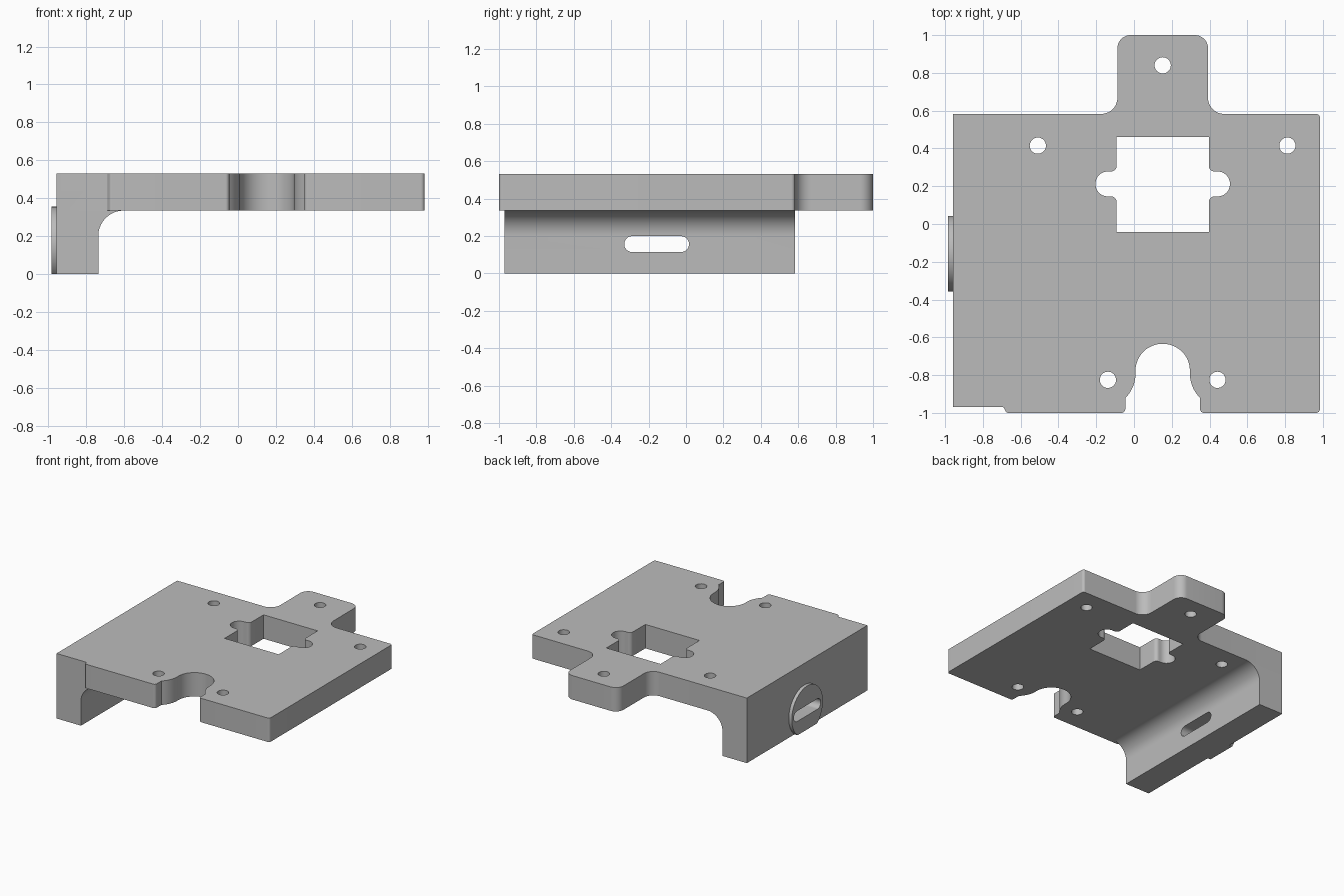
import bpy, bmesh, math
from mathutils import Vector

cube = bpy.data.objects.get("Cube")
if cube:
    bpy.data.objects.remove(cube, do_unlink=True)

grey = bpy.data.materials.new("plain grey")
grey.use_nodes = True
GREY = (0.5, 0.5, 0.5, 1)
grey.diffuse_color = GREY
grey.node_tree.nodes["Principled BSDF"].inputs["Base Color"].default_value = GREY

CX = 0.152            # symmetry line of tab, window and notch
TOP, UNDER = 0.53, 0.335
BACK, LEG_FRONT = 0.583, -0.97
LEFT, RIGHT = -0.957, 0.984


def rounded(corners, steps=12):
    """Outline from (u, v, radius) corners, each replaced by a tangent arc."""
    out = []
    for i, (u, v, r) in enumerate(corners):
        p = Vector((u, v))
        if r == 0:
            out.append(p)
            continue
        a = (Vector(corners[i - 1][:2]) - p).normalized()
        b = (Vector(corners[(i + 1) % len(corners)][:2]) - p).normalized()
        half = a.angle(b) / 2
        centre = p + (a + b).normalized() * r / math.sin(half)
        start = p + a * r / math.tan(half) - centre
        end = p + b * r / math.tan(half) - centre
        sweep = start.angle_signed(end)
        for k in range(steps + 1):
            t = -sweep * k / steps
            c, s = math.cos(t), math.sin(t)
            out.append(centre + Vector((c * start.x - s * start.y, s * start.x + c * start.y)))
    return out


def circle(u, v, r, n=48):
    return [Vector((u + r * math.cos(2 * math.pi * k / n), v + r * math.sin(2 * math.pi * k / n)))
            for k in range(n)]


def mirrored(half):
    """Continue a half outline with its reflection across the symmetry line."""
    return half + [(2 * CX - u, v, r) for u, v, r in reversed(half)]


def prism(name, outline, lo, hi, axis="z"):
    place = {"x": lambda p: (lo, p.x, p.y),
             "y": lambda p: (p.x, lo, p.y),
             "z": lambda p: (p.x, p.y, lo)}[axis]
    bm = bmesh.new()
    bm.faces.new([bm.verts.new(place(p)) for p in outline])
    bmesh.ops.remove_doubles(bm, verts=bm.verts, dist=0.0005)
    moved = bmesh.ops.extrude_face_region(bm, geom=bm.faces[:])["geom"]
    shift = Vector([hi - lo if a == axis else 0 for a in "xyz"])
    bmesh.ops.translate(bm, vec=shift, verts=[g for g in moved if isinstance(g, bmesh.types.BMVert)])
    bmesh.ops.recalc_face_normals(bm, faces=bm.faces)
    mesh = bpy.data.meshes.new(name)
    bm.to_mesh(mesh)
    bm.free()
    mesh.materials.append(grey)
    obj = bpy.data.objects.new(name, mesh)
    bpy.context.collection.objects.link(obj)
    return obj


def combine(body, other, operation):
    bpy.context.view_layer.objects.active = body
    mod = body.modifiers.new(operation.lower(), "BOOLEAN")
    mod.operation, mod.object, mod.solver = operation, other, "EXACT"
    bpy.ops.object.modifier_apply(modifier=mod.name)
    bpy.data.objects.remove(other, do_unlink=True)


# Plate with front notch and back tab
notch = mirrored([(-0.046, -1, 0.02), (-0.046, -0.921, 0), (0.008, -0.863, 0.18), (0.008, -0.634, 0.143)])
tab = mirrored([(-0.088, BACK, 0.085), (-0.088, 1, 0.07)])[::-1]
outline = [(LEFT, BACK, 0), (LEFT, LEG_FRONT, 0), (-0.69, LEG_FRONT, 0.008), (-0.675, -1, 0.015)]
outline += notch + [(RIGHT, -1, 0.02), (RIGHT, BACK, 0.02)] + tab
body = prism("mounting_bracket", rounded(outline), UNDER, TOP)

# Side leg with a filleted inner corner
leg = [(LEFT, 0, 0), (-0.737, 0, 0), (-0.737, UNDER, 0.135), (-0.55, UNDER, 0),
       (-0.55, 0.43, 0), (LEFT, 0.43, 0)]
combine(body, prism("leg", rounded(leg, 16), LEG_FRONT, BACK, "y"), "UNION")

# Round boss on the outside of the leg, flat at the base
boss = [Vector((p.x, max(p.y, 0))) for p in circle(-0.157, 0.155, 0.2, 64)]
combine(body, prism("boss", boss, -RIGHT, -0.9, "x"), "UNION")

# Slot through boss and leg
slot = [(-0.33, 0.114, 0.0425), (0.016, 0.114, 0.0425), (0.016, 0.199, 0.0425), (-0.33, 0.199, 0.0425)]
combine(body, prism("slot_cutter", rounded(slot), -1.2, -0.6, "x"), "DIFFERENCE")

# Window with a rounded ear on each side
window = mirrored([(-0.092, 0.46, 0), (-0.092, 0.278, 0.03), (-0.204, 0.278, 0.0655),
                   (-0.204, 0.146, 0.0655), (-0.092, 0.146, 0.03), (-0.092, -0.042, 0)])
combine(body, prism("window_cutter", rounded(window), 0.2, 0.7), "DIFFERENCE")

# Screw holes
for x, y in ((CX, 0.84), (-0.509, 0.415), (0.812, 0.415), (-0.138, -0.825), (0.442, -0.825)):
    combine(body, prism("hole_cutter", circle(x, y, 0.043, 32), 0.2, 0.7), "DIFFERENCE")

bpy.ops.object.select_all(action="DESELECT")
body.select_set(True)
bpy.context.view_layer.objects.active = body
bpy.ops.object.shade_smooth_by_angle(angle=math.radians(25))
